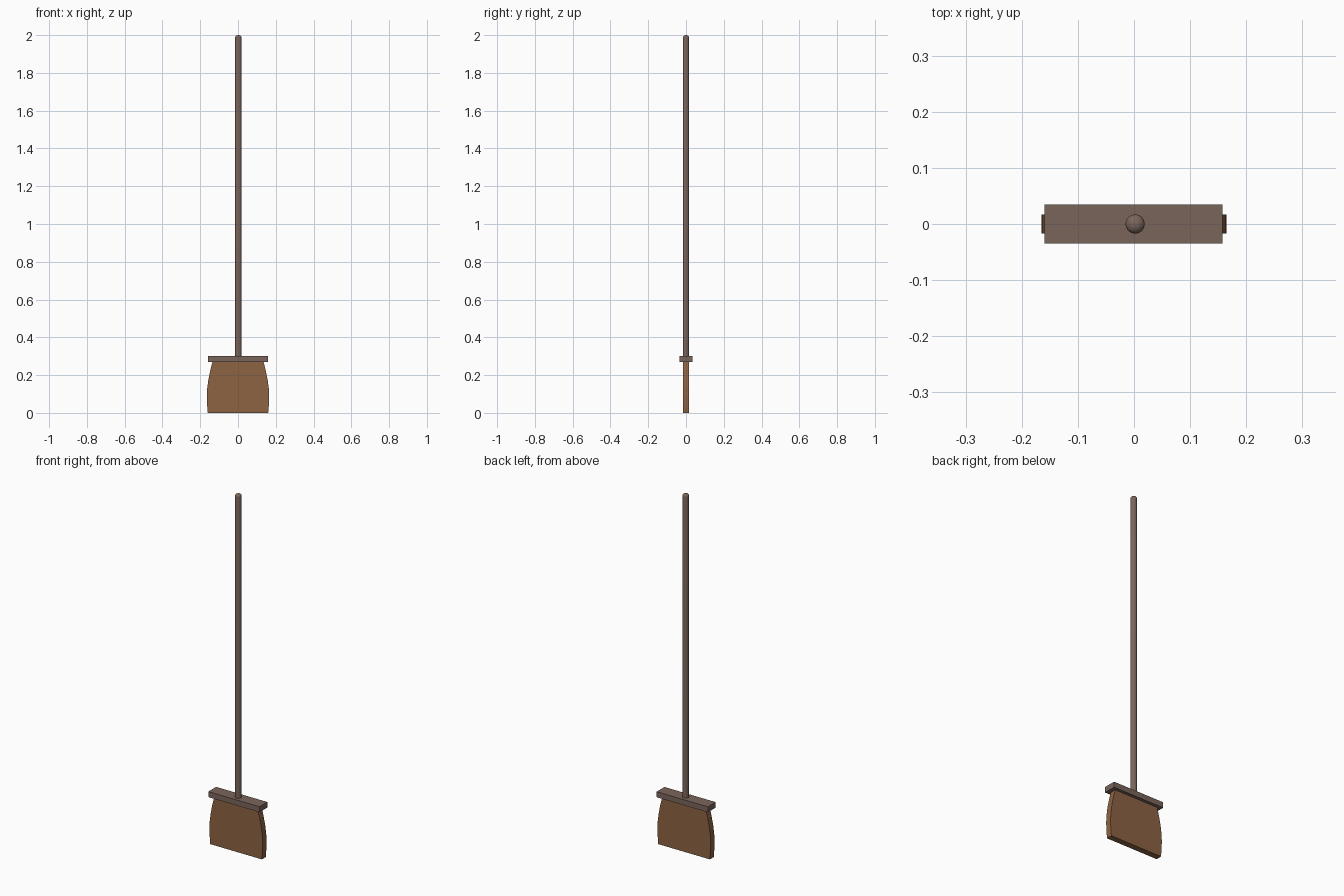
import bpy, bmesh, math

if "Cube" in bpy.data.objects:
    bpy.data.objects.remove(bpy.data.objects["Cube"])


def material(name, rgb):
    m = bpy.data.materials.new(name)
    lin = [((c / 255 + 0.055) / 1.055) ** 2.4 for c in rgb]
    m.diffuse_color = (*lin, 1)
    m.use_nodes = True
    m.node_tree.nodes["Principled BSDF"].inputs["Base Color"].default_value = m.diffuse_color
    return m


wood = material("grey_brown_wood", (122, 101, 91))
straw = material("brown_bristle", (141, 99, 67))


def make(name, bm, mat):
    bmesh.ops.recalc_face_normals(bm, faces=bm.faces)
    mesh = bpy.data.meshes.new(name)
    bm.to_mesh(mesh)
    bm.free()
    mesh.materials.append(mat)
    ob = bpy.data.objects.new(name, mesh)
    bpy.context.collection.objects.link(ob)
    return ob


# Bristles: a bulging outline, mirrored in x, extruded along y
half = [(0.160, 0.0), (0.164, 0.05), (0.165, 0.09), (0.163, 0.13),
        (0.157, 0.175), (0.147, 0.225), (0.134, 0.275)]
outline = half + [(-x, z) for x, z in reversed(half)]
bm = bmesh.new()
face = bm.faces.new([bm.verts.new((x, -0.017, z)) for x, z in outline])
ext = bmesh.ops.extrude_face_region(bm, geom=[face])
bmesh.ops.translate(bm, vec=(0, 0.034, 0),
                    verts=[v for v in ext["geom"] if isinstance(v, bmesh.types.BMVert)])
make("bristles", bm, straw)

# Head block
bm = bmesh.new()
bmesh.ops.create_cube(bm, size=1)
bmesh.ops.scale(bm, vec=(0.317, 0.069, 0.031), verts=bm.verts)
bmesh.ops.translate(bm, vec=(-0.001, 0, 0.2855), verts=bm.verts)
make("head_block", bm, wood)

# Handle: a lathed pole with a rounded top
R, N, DOME = 0.017, 32, 0.013
profile = [(R, 0.29)] + [(R * math.cos(a), 2 - DOME + DOME * math.sin(a))
                         for a in (math.pi / 2 * i / 6 for i in range(6))]
bm = bmesh.new()
rings = [[bm.verts.new((0.002 + r * math.cos(2 * math.pi * k / N),
                        r * math.sin(2 * math.pi * k / N), z)) for k in range(N)]
         for r, z in profile]
for a, b in zip(rings, rings[1:]):
    for k in range(N):
        j = (k + 1) % N
        bm.faces.new((a[k], a[j], b[j], b[k]))
tip = bm.verts.new((0.002, 0, 2))
for k in range(N):
    bm.faces.new((rings[-1][k], rings[-1][(k + 1) % N], tip))
bm.faces.new(rings[0])
handle = make("handle", bm, wood)

# Smooth the round surface, keeping the bottom rim sharp
bpy.context.view_layer.objects.active = handle
handle.select_set(True)
bpy.ops.object.shade_smooth_by_angle(angle=math.radians(35))
